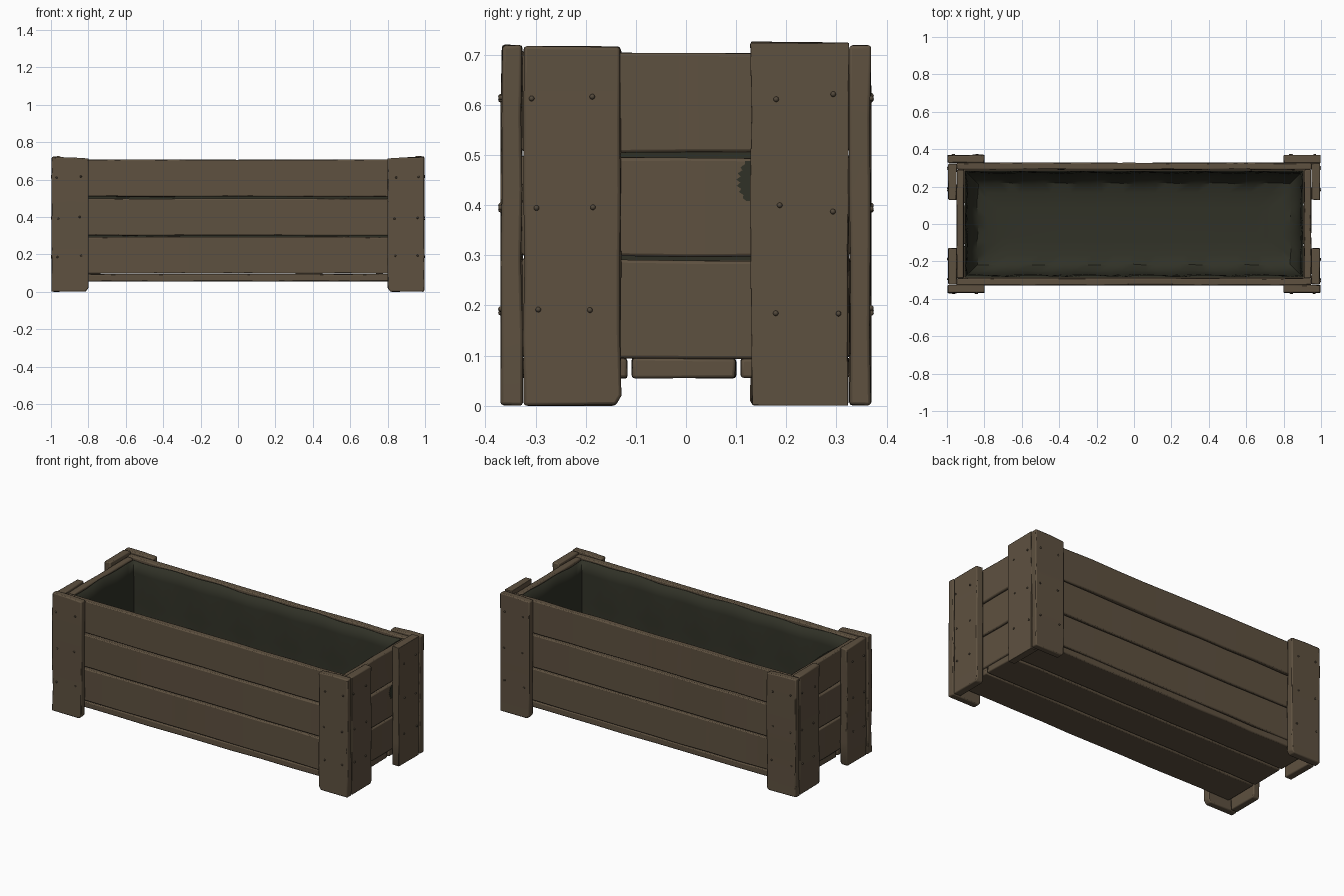
import bpy, bmesh, math, random
from mathutils import Vector

if "Cube" in bpy.data.objects:
    bpy.data.objects.remove(bpy.data.objects["Cube"])

random.seed(7)


def material(name, rgb):
    m = bpy.data.materials.new(name)
    m.diffuse_color = (*rgb, 1)
    m.use_nodes = True
    m.node_tree.nodes["Principled BSDF"].inputs["Base Color"].default_value = m.diffuse_color
    return m


wood = material("weathered_brown_wood", (0.112, 0.082, 0.051))
dark = material("dark_olive_liner", (0.030, 0.031, 0.020))
nail_mat = material("dull_brown_nails", (0.085, 0.065, 0.043))


def finish(name, bm, mat, bevel=0.0):
    bmesh.ops.recalc_face_normals(bm, faces=bm.faces)
    me = bpy.data.meshes.new(name)
    bm.to_mesh(me)
    bm.free()
    ob = bpy.data.objects.new(name, me)
    bpy.context.collection.objects.link(ob)
    me.materials.append(mat)
    if bevel:
        b = ob.modifiers.new("worn_edges", 'BEVEL')
        b.width, b.segments = bevel, 2
        b.limit_method, b.angle_limit = 'ANGLE', math.radians(35)
    bpy.ops.object.select_all(action='DESELECT')
    ob.select_set(True)
    bpy.context.view_layer.objects.active = ob
    bpy.ops.object.shade_smooth_by_angle(angle=math.radians(35))
    return ob


def board(name, lo, hi, cuts=6, wobble=0.002, chips=()):
    """Rough-sawn board between two corners; chips are (point, outward normal) cuts."""
    lo, hi = Vector(lo), Vector(hi)
    size, mid = hi - lo, (lo + hi) / 2
    bm = bmesh.new()
    bmesh.ops.create_cube(bm, size=1)
    for v in bm.verts:
        v.co = Vector(v.co[i] * size[i] + mid[i] for i in range(3))
    axis = max(range(3), key=lambda i: size[i])
    n = Vector((0, 0, 0))
    n[axis] = 1
    for k in range(1, cuts):
        p = mid.copy()
        p[axis] = lo[axis] + size[axis] * k / cuts
        bmesh.ops.bisect_plane(bm, geom=bm.verts[:] + bm.edges[:] + bm.faces[:],
                               plane_co=p, plane_no=n)
    for v in bm.verts:
        for i in range(3):
            v.co[i] += random.uniform(-wobble, wobble)
        v.co.z = max(v.co.z, 0)
    for p, no in chips:
        r = bmesh.ops.bisect_plane(bm, geom=bm.verts[:] + bm.edges[:] + bm.faces[:],
                                   plane_co=p, plane_no=no, clear_outer=True)
        edges = [e for e in r['geom_cut'] if isinstance(e, bmesh.types.BMEdge)]
        bmesh.ops.holes_fill(bm, edges=edges)
    return finish(name, bm, wood, 0.006)


# Side and end planks, three high
rows = [(0.098, 0.293), (0.301, 0.498), (0.509, 0.706)]
for i, (z0, z1) in enumerate(rows):
    for side, s in (("front", -1), ("back", 1)):
        y = sorted((s * 0.291, s * 0.327))
        board(f"{side}_plank_{i + 1}", (-0.948, y[0], z0), (0.948, y[1], z1), 10)
    for side, s in (("left", -1), ("right", 1)):
        x = sorted((s * 0.91, s * 0.947))
        board(f"{side}_end_plank_{i + 1}", (x[0], -0.289, z0 - 0.003),
              (x[1], 0.289, z1 - 0.003), 4)

# Floor planks
for i, (y0, y1) in enumerate([(-0.325, -0.118), (-0.107, 0.099), (0.110, 0.325)]):
    board(f"floor_plank_{i + 1}", (-0.94, y0, 0.056), (0.94, y1, 0.095), 10)

# Corner posts: one wide board and one end board at each corner, with worn corners
nails = []
for sx, lr in ((-1, "left"), (1, "right")):
    for sy, fb in ((-1, "front"), (1, "back")):
        x = sorted((sx * 0.80, sx * 0.996))
        y = sorted((sy * 0.327, sy * 0.368))
        board(f"{fb}_{lr}_post_face", (x[0], y[0], 0), (x[1], y[1], 0.719), 5, 0.0025,
              [((sx * 0.80, 0, 0.02), (-sx * 0.8, 0, -0.6)),
               ((sx * 0.90, 0, 0.719), (-sx * 0.06, 0, 1))])
        x = sorted((sx * 0.949, sx * 0.993))
        y = sorted((sy * 0.13, sy * 0.323))
        top = 0.724 if sy > 0 else 0.715
        board(f"{fb}_{lr}_post_end", (x[0], y[0], 0), (x[1], y[1], top), 5, 0.0025,
              [((0, sy * 0.13, 0.018 if sy < 0 else 0.006), (0, -sy * 0.85, -0.5))])
        for z in (0.19, 0.395, 0.615):
            for d in (0.185, 0.30):
                j = random.uniform
                nails.append((sx * 0.994, sy * d + j(-.008, .008), z + j(-.008, .008)))
            for d in (0.84, 0.965):
                nails.append((sx * d + j(-.008, .008), sy * 0.369, z + j(-.008, .008)))

# Nail heads
bm = bmesh.new()
for p in nails:
    r = bmesh.ops.create_icosphere(bm, subdivisions=2, radius=0.0055)
    bmesh.ops.translate(bm, verts=r['verts'], vec=p)
finish("nail_heads", bm, nail_mat)

# Soft cloth liner: wavy rim, sagging walls and rounded floor
bm = bmesh.new()
NX, NY = 28, 10
loop = [(-1 + 2 * i / NX, -1) for i in range(NX)] + [(1, -1 + 2 * i / NY) for i in range(NY)]
loop += [(-a, -b) for a, b in loop]
rings = [(0.0, 0.695), (0.004, 0.62), (0.008, 0.45), (0.012, 0.27),
         (0.03, 0.165), (0.065, 0.12), (0.12, 0.105), (0.2, 0.1)]
prev = None
for k, (inset, z) in enumerate(rings):
    ring = []
    for i, (a, b) in enumerate(loop):
        sag = 0.008 * (0.5 + 0.5 * math.sin(i * 1.3 + k * 0.7)) if 0 < k < 6 else 0
        dz = 0.007 * math.sin(i * 0.9) * math.sin(i * 0.37) if k == 0 else 0
        ring.append(bm.verts.new((a * (0.906 - inset - sag),
                                  b * (0.287 - inset - sag), z + dz)))
    if prev:
        for i in range(len(ring)):
            j = (i + 1) % len(ring)
            bm.faces.new((prev[i], prev[j], ring[j], ring[i]))
    prev = ring
bm.faces.new(prev)
liner = finish("cloth_liner", bm, dark)
bm = bmesh.new()
bm.from_mesh(liner.data)
floor = max(bm.faces, key=lambda f: f.calc_area())
if floor.normal.z < 0:
    bmesh.ops.reverse_faces(bm, faces=bm.faces)
bm.to_mesh(liner.data)
bm.free()
thick = liner.modifiers.new("cloth_thickness", 'SOLIDIFY')
thick.thickness, thick.offset = 0.003, 1

# Splintered dark patch on the right end plank
bm = bmesh.new()
pts = []
for i in range(14):
    t = i / 13
    reach = 0.028 * math.sin(math.pi * (0.12 + 0.76 * t)) * (1 if i % 2 else 0.7)
    pts.append((0.9500, 0.128 - reach, 0.408 + 0.08 * t))
pts += [(0.9500, 0.13, 0.488), (0.9500, 0.13, 0.408)]
face = bm.faces.new([bm.verts.new(p) for p in pts])
ext = bmesh.ops.extrude_face_region(bm, geom=[face])
bmesh.ops.translate(bm, vec=(-0.006, 0, 0),
                    verts=[v for v in ext['geom'] if isinstance(v, bmesh.types.BMVert)])
finish("splintered_patch", bm, dark)
